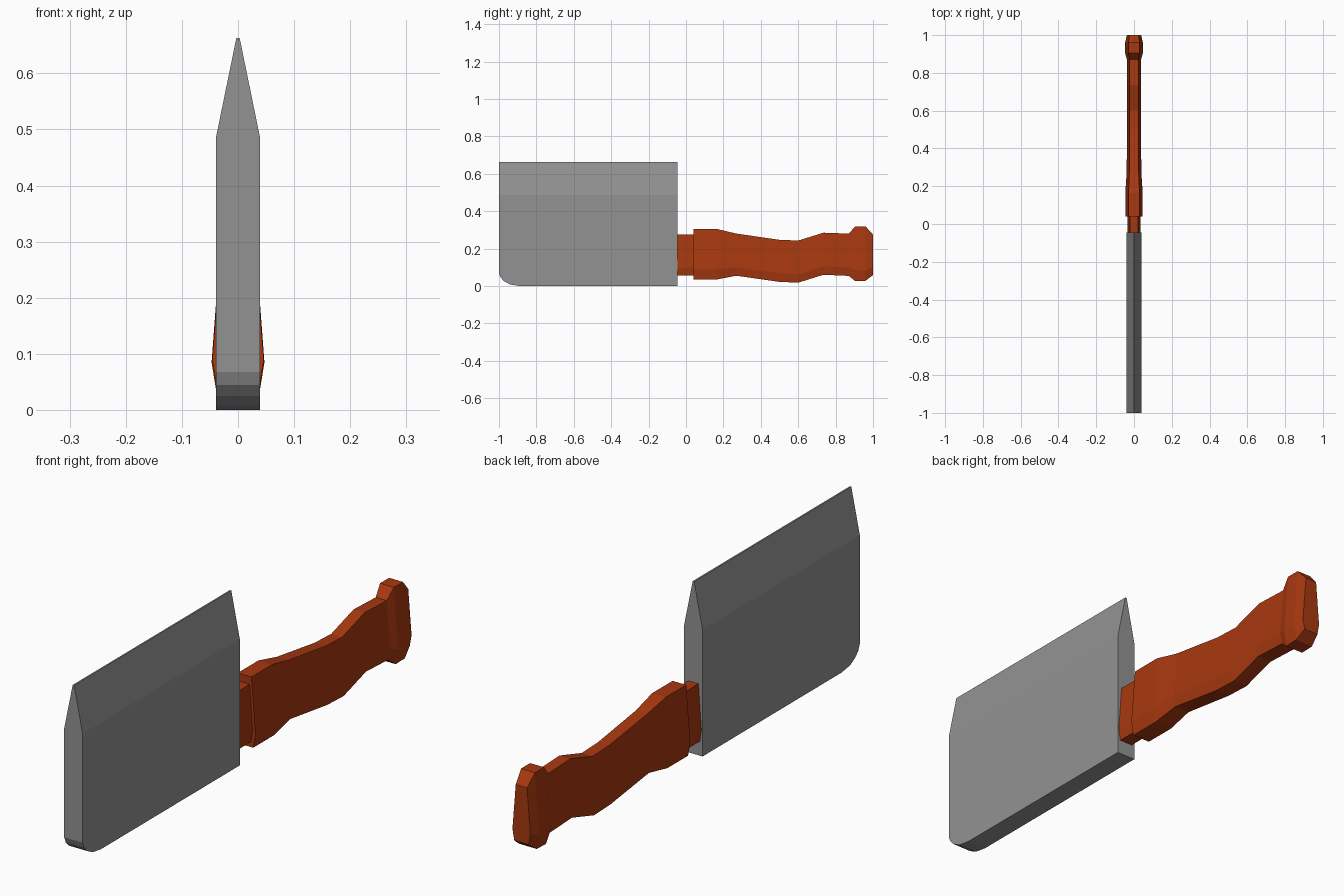
import bpy, bmesh

if "Cube" in bpy.data.objects:
    bpy.data.objects.remove(bpy.data.objects["Cube"])


def material(name, rgb):
    mat = bpy.data.materials.new(name)
    mat.diffuse_color = (*rgb, 1)
    mat.use_nodes = True
    mat.node_tree.nodes["Principled BSDF"].inputs["Base Color"].default_value = mat.diffuse_color
    return mat


def loft(name, rings, mat):
    """Bridge equal-sized point rings into a capped, flat-faced solid."""
    bm = bmesh.new()
    loops = [[bm.verts.new(p) for p in ring] for ring in rings]
    n = len(loops[0])
    for a, b in zip(loops, loops[1:]):
        for i in range(n):
            j = (i + 1) % n
            bm.faces.new((a[i], a[j], b[j], b[i]))
    bm.faces.new(loops[0])
    bm.faces.new(loops[-1])
    bmesh.ops.recalc_face_normals(bm, faces=bm.faces)
    mesh = bpy.data.meshes.new(name)
    bm.to_mesh(mesh)
    bm.free()
    mesh.materials.append(mat)
    obj = bpy.data.objects.new(name, mesh)
    bpy.context.collection.objects.link(obj)
    return obj


def grip_ring(y, z0, z1, w):
    """Six-sided section, widest a fifth of the way up."""
    zm = z0 + 0.2 * (z1 - z0)
    top, low = w * 0.63, w * 0.8
    return [(-low, y, z0), (low, y, z0), (w, y, zm),
            (top, y, z1), (-top, y, z1), (-w, y, zm)]


steel = material("dark_steel", (0.29, 0.29, 0.29))
wood = material("rust_wood", (0.39, 0.04, 0.005))

# Blade: rows of height, front end and half thickness; rounded lower corner
BACK = -0.045
rows = [(0.0, -0.89, 0.039), (0.008, -0.94, 0.039), (0.025, -0.972, 0.039),
        (0.045, -0.991, 0.039), (0.068, -1.0, 0.039),
        (0.487, -1.0, 0.039), (0.663, -1.0, 0.003)]
loft("blade", [[(-w, f, z), (w, f, z), (w, BACK, z), (-w, BACK, z)]
               for z, f, w in rows], steel)

# Neck between blade and grip
loft("neck", [grip_ring(y, 0.055, 0.275, 0.034) for y in (-0.05, 0.045)], wood)

# Grip and pommel: y, bottom, top, half width
grip = [(0.04, 0.035, 0.305, 0.046), (0.165, 0.035, 0.305, 0.046),
        (0.27, 0.055, 0.28, 0.039), (0.5, 0.022, 0.247, 0.037),
        (0.6, 0.018, 0.243, 0.037), (0.735, 0.06, 0.285, 0.037),
        (0.87, 0.054, 0.28, 0.037), (0.905, 0.026, 0.319, 0.047),
        (0.96, 0.028, 0.319, 0.047), (1.0, 0.058, 0.275, 0.038)]
loft("grip", [grip_ring(*s) for s in grip], wood)
